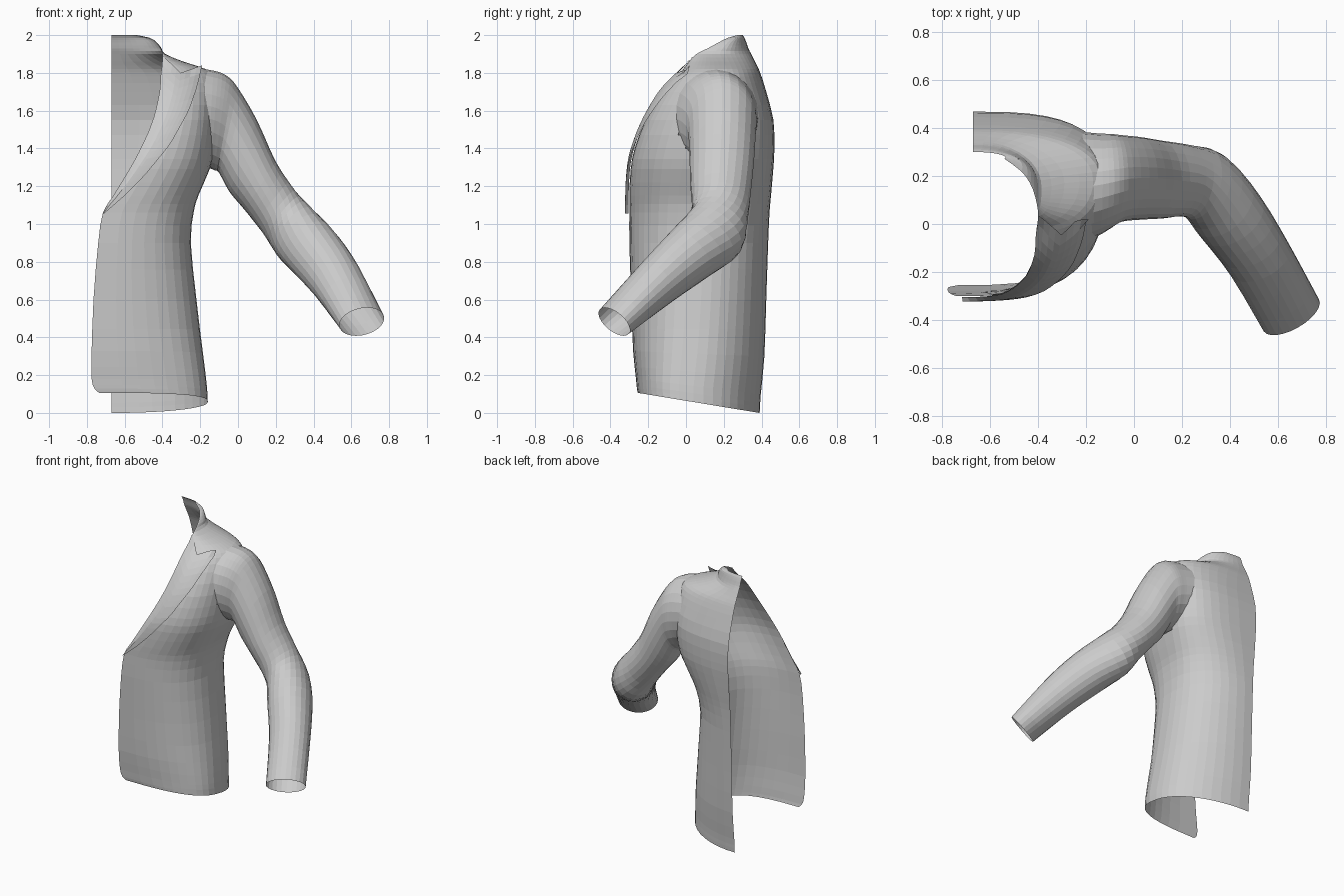
import bpy, math
from mathutils import Vector

if "Cube" in bpy.data.objects:
    bpy.data.objects.remove(bpy.data.objects["Cube"])

grey = bpy.data.materials.new("cloth_grey")
grey.diffuse_color = (0.6, 0.6, 0.6, 1)
grey.use_nodes = True
grey.node_tree.nodes["Principled BSDF"].inputs["Base Color"].default_value = grey.diffuse_color


def spline(table, steps):
    """Catmull-Rom resampling of a table of rows."""
    out = []
    n = len(table)
    for i in range(n - 1):
        p0, p1, p2, p3 = (table[max(0, min(n - 1, k))] for k in (i - 1, i, i + 1, i + 2))
        for s in range(steps):
            t = s / steps
            out.append([0.5 * (2 * b + (c - a) * t + (2 * a - 5 * b + 4 * c - d) * t * t
                               + (3 * b - a - 3 * c + d) * t ** 3)
                        for a, b, c, d in zip(p0, p1, p2, p3)])
    out.append(list(table[-1]))
    return out


def lerp_table(table, z):
    """Linear lookup by the first column."""
    for a, b in zip(table, table[1:]):
        if z <= b[0]:
            t = max(0, (z - a[0]) / (b[0] - a[0]))
            return [u + (v - u) * t for u, v in zip(a, b)]
    return table[-1]


def grid_object(name, rows, closed=False, skip=None):
    """Skin a list of equal point rows with quads."""
    n = len(rows[0])
    verts = [Vector(p) for r in rows for p in r]
    faces = []
    for i in range(len(rows) - 1):
        for j in range(n if closed else n - 1):
            k = (j + 1) % n
            f = (i * n + j, i * n + k, (i + 1) * n + k, (i + 1) * n + j)
            if skip and skip(sum((verts[v] for v in f), Vector()) / 4):
                continue
            faces.append(f)
    me = bpy.data.meshes.new(name)
    me.from_pydata(verts, [], faces)
    me.materials.append(grey)
    me.validate()
    ob = bpy.data.objects.new(name, me)
    bpy.context.collection.objects.link(ob)
    return ob


# Torso levels: z, front edge x, front edge y, side x, side y, centre back y
MID = -0.67
levels = spline([
    (0.00, -.735, -.255, -.160, .04, .390),
    (0.03, -.760, -.260, -.161, .04, .392),
    (0.10, -.775, -.265, -.165, .04, .396),
    (0.30, -.775, -.280, -.185, .06, .415),
    (0.60, -.765, -.290, -.220, .08, .425),
    (0.90, -.740, -.300, -.250, .09, .435),
    (1.06, -.715, -.300, -.235, .10, .442),
    (1.15, -.660, -.300, -.210, .11, .450),
    (1.29, -.575, -.293, -.150, .13, .462),
    (1.40, -.515, -.272, -.125, .15, .468),
    (1.55, -.450, -.215, -.115, .17, .463),
    (1.70, -.415, -.130, -.115, .18, .425),
    (1.78, -.410, -.060, -.125, .18, .400),
    (1.82, -.405, -.015, -.170, .18, .385),
    (1.86, -.400, .015, -.290, .17, .365),
    (1.90, -.400, .055, -.385, .15, .345),
    (1.93, -.412, .115, -.405, .17, .330),
    (1.96, -.433, .170, -.428, .20, .320),
    (1.985, -.470, .220, -.465, .24, .310),
    (2.00, -.540, .272, -.535, .275, .300)], 2)


# Squareness of the front and back quarters by height
def exponents(z):
    return lerp_table([(0, 2.9, 2.05), (0.5, 2.6, 2.05), (0.95, 2.5, 2.1), (1.35, 2.5, 2.9),
                       (1.6, 2.5, 3.0), (1.85, 2.0, 2.1), (2.1, 2.0, 2.1)], z)[1:]


body = []
N = 11
for z, x0, y0, xs, ys, yb in levels:
    nf, nb = exponents(z)
    row = []
    for j in range(N):                      # front edge round to the side
        a = math.pi / 2 * (1 - j / N)
        row.append((x0 + (xs - x0) * max(0, math.cos(a)) ** (2 / nf),
                    ys + (y0 - ys) * math.sin(a) ** (2 / nf)))
    for j in range(N + 1):                  # side round to the centre back
        a = math.pi / 2 * j / N
        row.append((MID + (xs - MID) * max(0, math.cos(a)) ** (2 / nb),
                    ys + (yb - ys) * math.sin(a) ** (2 / nb)))
    # sloping hem, fading out upward
    fade = max(0, 1 - z / 0.4)
    body.append([(x, y, z + max(0, 0.064 - 0.165 * y) * fade) for x, y in row])


def in_armhole(c):
    return c.x > -0.17 and ((c.y - .17) / .19) ** 2 + ((c.z - 1.55) / .24) ** 2 < 1


grid_object("jacket_body", body, skip=in_armhole)

# Lapel: folded back over the chest, notched at the top
outer = [(1.05, -.715), (1.15, -.60), (1.25, -.50), (1.42, -.36),
         (1.60, -.26), (1.73, -.215), (1.84, -.19)]
notch = [(0, 1.89), (0.5, 1.80), (1, 1.84)]
lapel = []
for i in range(19):
    row = []
    for j in range(9):
        f = j / 8
        z = 1.055 + (lerp_table(notch, f)[1] - 1.055) * i / 18
        _, x0, y0, xs, ys, _ = lerp_table(levels, z)
        x = x0 + (lerp_table(outer, z)[1] - x0) * f
        nf = exponents(z)[0]
        u = min(1, max(0, (x - x0) / (xs - x0)))
        y = ys + (y0 - ys) * (1 - u ** nf) ** (1 / nf)
        row.append((x, min(y, 0.04) - 0.004 - 0.018 * min(1, 3 * f), z))
    lapel.append(row)
grid_object("lapel", lapel)

# Sleeve rings: top point, bottom point, half width, turn of the width axis
rings = spline([
    (-.230, .15, 1.825, -.230, .15, 1.33, .235, 0),
    (-.130, .165, 1.812, -.160, .165, 1.30, .212, 0),
    (-.060, .18, 1.785, -.125, .18, 1.285, .195, 0),
    (.000, .19, 1.72, -.100, .19, 1.27, .180, 0),
    (.100, .19, 1.55, -.045, .19, 1.17, .172, 0),
    (.200, .18, 1.33, .035, .19, 1.075, .162, 0),
    (.300, .16, 1.18, .130, .20, .955, .150, 8),
    (.370, .08, 1.09, .235, .22, .820, .152, 32),
    (.460, -.055, .970, .355, .10, .718, .150, 55),
    (.568, -.212, .805, .480, -.085, .588, .138, 60),
    (.685, -.430, .557, .625, -.330, .408, .133, 60)], 3)
sleeve = []
for r in rings:
    top, bottom = Vector(r[:3]), Vector(r[3:6])
    turn = math.radians(r[7])
    side = Vector((math.sin(turn), math.cos(turn), 0)) * r[6]
    sleeve.append([(top + bottom) / 2 + (top - bottom) / 2 * math.cos(a) - side * math.sin(a)
                   for a in (math.tau * k / 24 for k in range(24))])
grid_object("sleeve", sleeve, closed=True)
